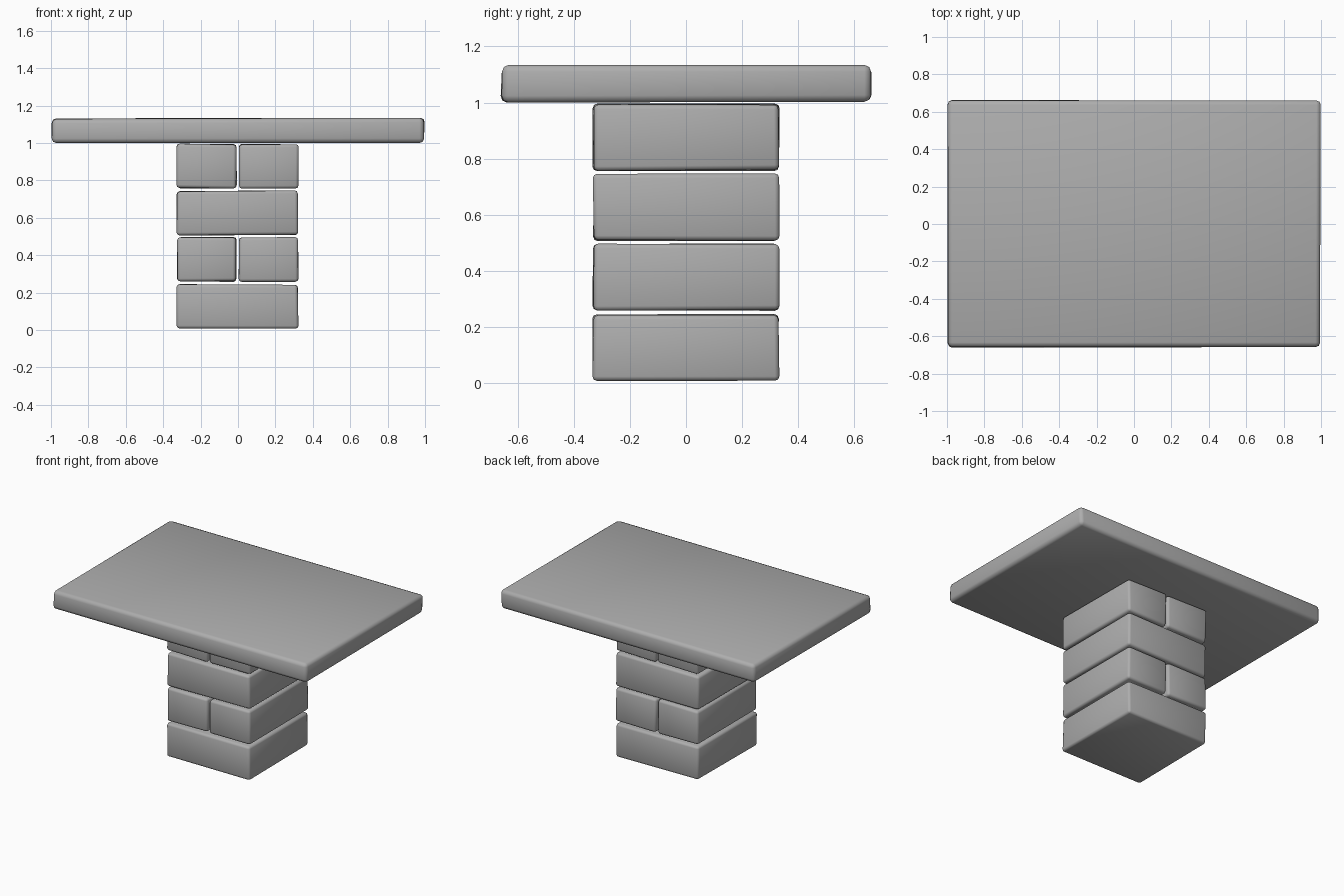
import bpy, bmesh, random
from mathutils import Vector

if "Cube" in bpy.data.objects:
    bpy.data.objects.remove(bpy.data.objects["Cube"])

random.seed(4)

stone = bpy.data.materials.new("grey stone")
stone.diffuse_color = (0.42, 0.42, 0.42, 1)
stone.use_nodes = True
stone.node_tree.nodes["Principled BSDF"].inputs["Base Color"].default_value = stone.diffuse_color


def stone_block(name, lo, hi, bevel, wobble):
    """Slightly uneven box with softly rounded edges."""
    lo, hi = Vector(lo), Vector(hi)
    centre, size = (lo + hi) / 2, hi - lo
    bm = bmesh.new()
    bmesh.ops.create_cube(bm, size=1)
    for v in bm.verts:
        # corners only shift inward, so the outer size holds
        v.co = Vector([c * s - (1 if c > 0 else -1) * random.uniform(0, wobble)
                       for c, s in zip(v.co, size)])
    bmesh.ops.bevel(bm, geom=bm.edges[:], offset=bevel, segments=2,
                    profile=0.5, affect='EDGES', clamp_overlap=True)
    for f in bm.faces:
        f.smooth = True
    mesh = bpy.data.meshes.new(name)
    bm.to_mesh(mesh)
    bm.free()
    mesh.materials.append(stone)
    obj = bpy.data.objects.new(name, mesh)
    obj.location = centre
    bpy.context.collection.objects.link(obj)


# Pedestal: courses alternate between one wide block and two half blocks
X0, X1, Y = -0.33, 0.325, 0.335
courses = [(0.005, 0.247), (0.255, 0.497), (0.505, 0.747), (0.755, 0.997)]
for i, (z0, z1) in enumerate(courses):
    if i % 2 == 0:
        spans = [(X0, X1)]
    else:
        spans = [(X0, -0.005), (0.003, X1)]
    for j, (a, b) in enumerate(spans):
        stone_block(f"pedestal_block_{i + 1}_{j + 1}",
                    (a, -Y, z0), (b, Y, z1), 0.016, 0.007)

# Table top slab
stone_block("table_top", (-1, -0.663, 0.998), (1, 0.667, 1.135), 0.024, 0.007)
